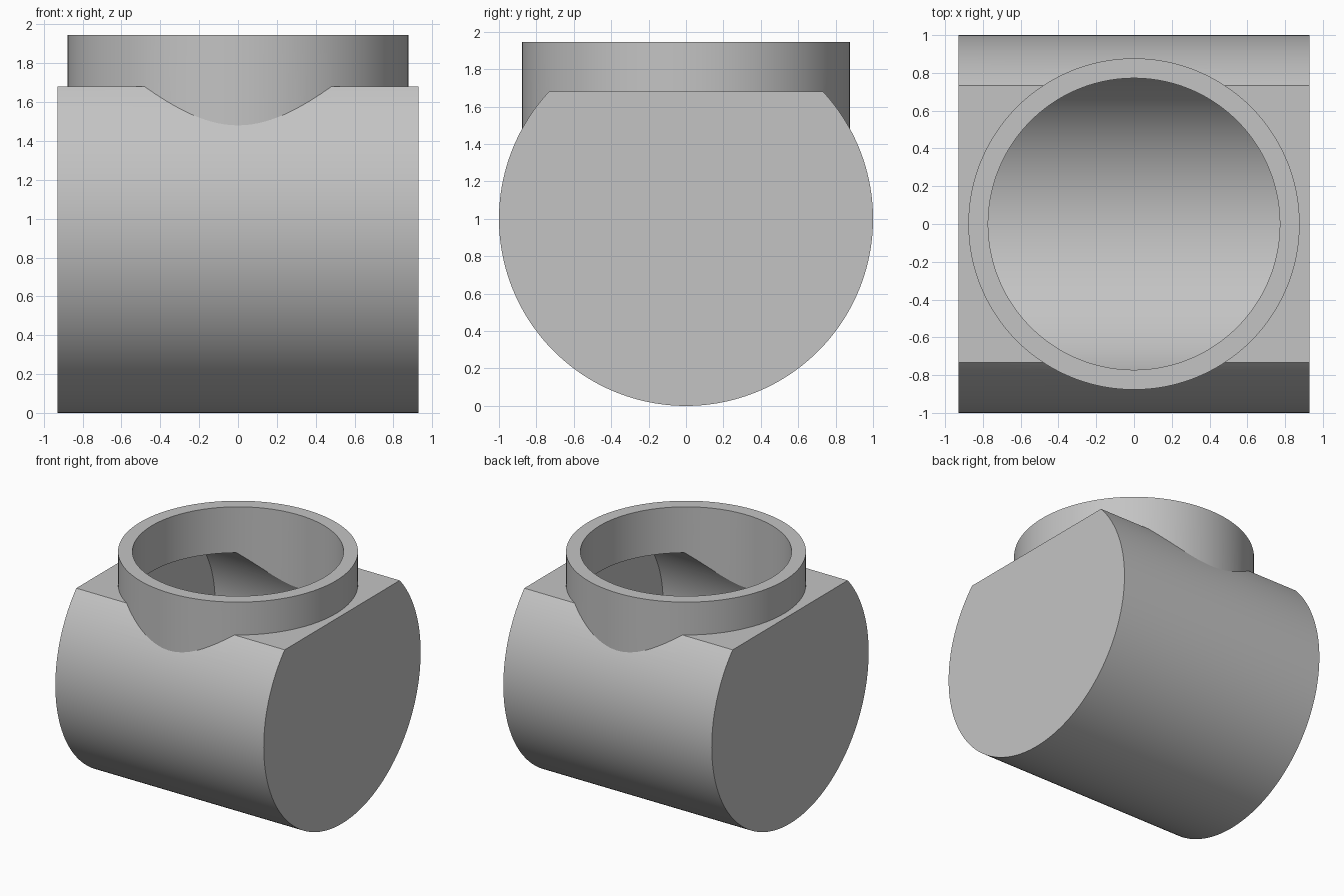
import bpy
import bmesh
import math

default = bpy.data.objects.get("Cube")
if default:
    bpy.data.objects.remove(default, do_unlink=True)

AXIS_Z = 1.0          # height of the horizontal barrel axis
SEGMENTS = 160

grey = bpy.data.materials.new("plain grey")
grey.use_nodes = True
COLOUR = (0.55, 0.55, 0.55, 1)
grey.diffuse_color = COLOUR
grey.node_tree.nodes["Principled BSDF"].inputs["Base Color"].default_value = COLOUR


def make_object(name, bm):
    bmesh.ops.recalc_face_normals(bm, faces=bm.faces)
    mesh = bpy.data.meshes.new(name)
    bm.to_mesh(mesh)
    bm.free()
    mesh.materials.append(grey)
    obj = bpy.data.objects.new(name, mesh)
    bpy.context.collection.objects.link(obj)
    return obj


def flattened_barrel(name, radius, half_length, flat_z):
    """Cylinder along x whose top is sliced flat."""
    start = math.asin((flat_z - AXIS_Z) / radius)
    sweep = math.pi + 2 * start
    bm = bmesh.new()
    profile = []
    for i in range(SEGMENTS + 1):
        a = start - sweep * i / SEGMENTS
        profile.append(bm.verts.new((-half_length, radius * math.cos(a),
                                     AXIS_Z + radius * math.sin(a))))
    face = bm.faces.new(profile)
    extruded = bmesh.ops.extrude_face_region(bm, geom=[face], use_keep_orig=True)
    moved = [v for v in extruded["geom"] if isinstance(v, bmesh.types.BMVert)]
    bmesh.ops.translate(bm, verts=moved, vec=(2 * half_length, 0, 0))
    return make_object(name, bm)


def upright_cylinder(name, radius, bottom, top):
    bm = bmesh.new()
    bmesh.ops.create_cone(bm, cap_ends=True, segments=SEGMENTS, radius1=radius,
                          radius2=radius, depth=top - bottom)
    bmesh.ops.translate(bm, verts=bm.verts, vec=(0, 0, (top + bottom) / 2))
    return make_object(name, bm)


def combine(target, other, operation):
    mod = target.modifiers.new(operation.lower(), 'BOOLEAN')
    mod.operation = operation
    mod.solver = 'EXACT'
    mod.object = other
    bpy.context.view_layer.objects.active = target
    bpy.ops.object.modifier_apply(modifier=mod.name)
    bpy.data.objects.remove(other, do_unlink=True)


# Outer body with the round collar joined on top
body = flattened_barrel("hollow_body", 1.0, 0.93, 1.68)
combine(body, upright_cylinder("collar", 0.877, 1.2, 1.945), 'UNION')

# Inner chamber and the bore that opens it through the collar
combine(body, flattened_barrel("chamber", 0.85, 0.80, 1.575), 'DIFFERENCE')
combine(body, upright_cylinder("bore", 0.772, 1.1, 2.1), 'DIFFERENCE')

# Smooth curved walls, crisp rims and seams
bpy.ops.object.select_all(action='DESELECT')
body.select_set(True)
bpy.context.view_layer.objects.active = body
bpy.ops.object.shade_smooth_by_angle(angle=math.radians(20))
